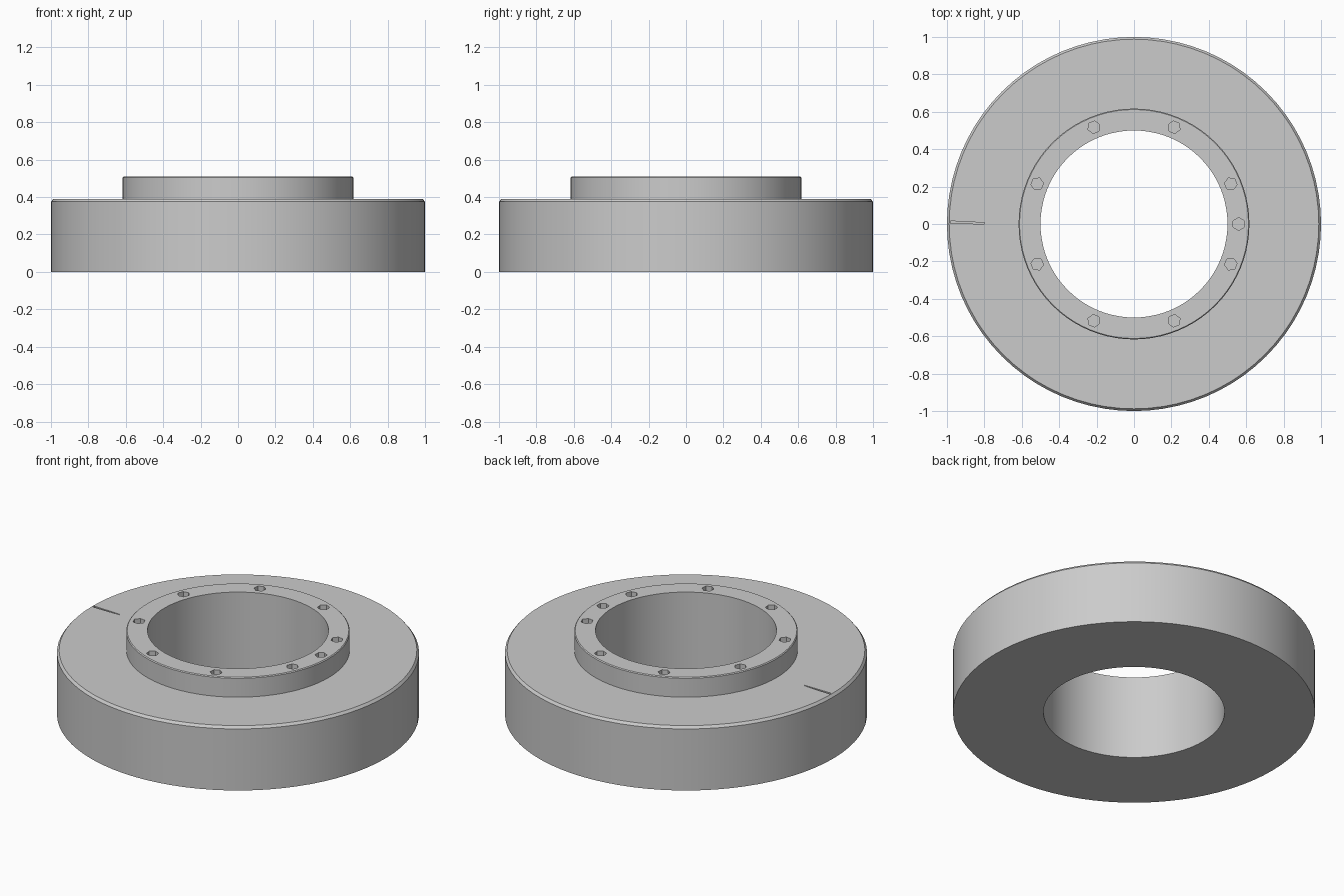
import bpy, bmesh, math
from mathutils import Matrix, Vector

cube = bpy.data.objects.get("Cube")
if cube:
    bpy.data.objects.remove(cube, do_unlink=True)

# Single grey metal
grey = bpy.data.materials.new("grey_metal")
grey.use_nodes = True
grey.diffuse_color = (0.6, 0.6, 0.6, 1)
grey.node_tree.nodes["Principled BSDF"].inputs["Base Color"].default_value = (0.6, 0.6, 0.6, 1)


def make_object(name, bm):
    bmesh.ops.recalc_face_normals(bm, faces=bm.faces)
    mesh = bpy.data.meshes.new(name)
    bm.to_mesh(mesh)
    bm.free()
    mesh.materials.append(grey)
    ob = bpy.data.objects.new(name, mesh)
    bpy.context.collection.objects.link(ob)
    return ob


def lathe(name, profile, segments):
    bm = bmesh.new()
    rings = []
    for i in range(segments):
        turn = Matrix.Rotation(math.tau * i / segments, 3, 'Z')
        rings.append([bm.verts.new(turn @ Vector((r, 0, z))) for r, z in profile])
    for i, ring in enumerate(rings):
        after = rings[(i + 1) % segments]
        for j in range(len(profile)):
            k = (j + 1) % len(profile)
            bm.faces.new((ring[j], after[j], after[k], ring[k]))
    return make_object(name, bm)


# Flange disc with chamfered rim, raised collar and through bore
flange = lathe("flange_ring", [
    (0.5, 0), (1, 0), (1, 0.375), (0.988, 0.39), (0.617, 0.39),
    (0.617, 0.505), (0.612, 0.51), (0.5, 0.51)], 80)

# Small blind holes around the collar, with one extra at +x
cut = bmesh.new()
for angle in [0] + [22.5 + 45 * i for i in range(8)]:
    place = Matrix.Rotation(math.radians(angle), 4, 'Z') @ Matrix.Translation((0.56, 0, 0.51))
    bmesh.ops.create_cone(cut, cap_ends=True, segments=6, radius1=0.034,
                          radius2=0.034, depth=0.12, matrix=place)

# Thin tapered index mark on the flange face at -x
outline = [(-0.98, 0.002), (-0.98, 0.016), (-0.8, 0.007), (-0.8, 0.001)]
base = cut.faces.new([cut.verts.new((x, y, 0.37)) for x, y in outline])
top = bmesh.ops.extrude_face_region(cut, geom=[base])["geom"]
bmesh.ops.translate(cut, vec=(0, 0, 0.05),
                    verts=[v for v in top if isinstance(v, bmesh.types.BMVert)])
cutter = make_object("hole_and_mark_cutter", cut)
cutter.hide_render = True

# Cut the holes and mark, then discard the cutter
cutting = flange.modifiers.new("cut_holes", 'BOOLEAN')
cutting.operation = 'DIFFERENCE'
cutting.solver = 'EXACT'
cutting.object = cutter
bpy.ops.object.select_all(action='DESELECT')
flange.select_set(True)
bpy.context.view_layer.objects.active = flange
bpy.ops.object.modifier_apply(modifier="cut_holes")
bpy.data.objects.remove(cutter, do_unlink=True)
bpy.ops.object.shade_smooth_by_angle(angle=math.radians(30))
